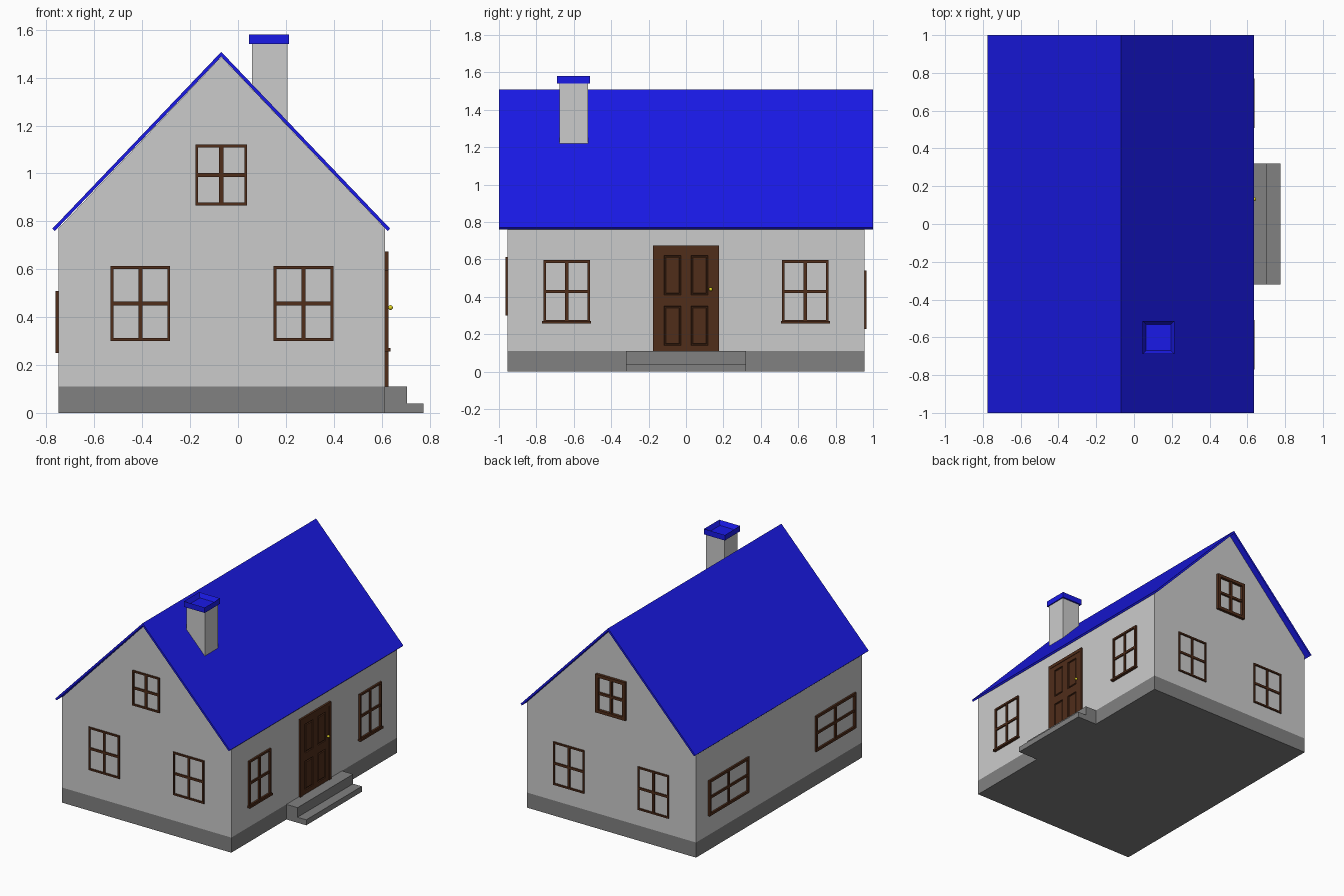
import bpy, bmesh
from math import radians
from mathutils import Matrix, Vector

if "Cube" in bpy.data.objects:
    bpy.data.objects.remove(bpy.data.objects["Cube"])


def material(name, rgb):
    m = bpy.data.materials.new(name)
    m.diffuse_color = (*rgb, 1)
    m.use_nodes = True
    m.node_tree.nodes["Principled BSDF"].inputs["Base Color"].default_value = m.diffuse_color
    return m


BLUE = material("roof_blue", (0.01, 0.01, 0.8))
BROWN = material("dark_wood", (0.08, 0.026, 0.01))
STONE = material("dark_stone", (0.22, 0.22, 0.22))
BRICK = material("chimney_grey", (0.58, 0.58, 0.58))
BRASS = material("brass", (0.8, 0.7, 0.02))


def finish(bm, name, mat=None):
    bmesh.ops.recalc_face_normals(bm, faces=bm.faces)
    me = bpy.data.meshes.new(name)
    bm.to_mesh(me)
    bm.free()
    if mat:
        me.materials.append(mat)
    ob = bpy.data.objects.new(name, me)
    bpy.context.collection.objects.link(ob)
    return ob


def boxes(name, spans, mat=None, matrix=Matrix()):
    """One object from boxes given as (x0, x1, y0, y1, z0, z1)."""
    bm = bmesh.new()
    for x0, x1, y0, y1, z0, z1 in spans:
        t = Matrix.Translation(((x0 + x1) / 2, (y0 + y1) / 2, (z0 + z1) / 2))
        s = Matrix.Diagonal((x1 - x0, y1 - y0, z1 - z0, 1))
        bmesh.ops.create_cube(bm, size=1, matrix=matrix @ t @ s)
    return finish(bm, name, mat)


def prism(name, profile, half_y, mat=None):
    """Extrude an x-z profile along y."""
    bm = bmesh.new()
    f = bm.faces.new([bm.verts.new((x, -half_y, z)) for x, z in profile])
    r = bmesh.ops.extrude_face_region(bm, geom=[f])
    verts = [v for v in r["geom"] if isinstance(v, bmesh.types.BMVert)]
    bmesh.ops.translate(bm, verts=verts, vec=(0, 2 * half_y, 0))
    return finish(bm, name, mat)


X0, X1, Y, RX = -0.75, 0.615, 0.955, -0.07

# Plinth, walls and steps
boxes("plinth", [(X0, X1, -Y, Y, 0, 0.11)], STONE)
prism("walls", [(X0, 0.11), (X1, 0.11), (X1, 0.77), (RX, 1.487), (X0, 0.77)], Y)
boxes("upper_step", [(X1, 0.705, -0.32, 0.32, 0, 0.11)], STONE)
boxes("lower_step", [(0.705, 0.775, -0.32, 0.32, 0, 0.04)], STONE)

# Thin gable roof
prism("roof", [(-0.775, 0.77), (RX, 1.508), (0.635, 0.77),
               (0.625, 0.76), (RX, 1.488), (-0.765, 0.76)], 1.0, BLUE)

# Chimney with a hollow cap
boxes("chimney", [(0.058, 0.206, -0.677, -0.525, 1.1, 1.54)], BRICK)
bm = bmesh.new()
bmesh.ops.create_cube(bm, size=1, matrix=Matrix.Translation((0.13, -0.601, 1.56))
                      @ Matrix.Diagonal((0.168, 0.176, 0.04, 1)))
top = max(bm.faces, key=lambda f: f.calc_center_median().z)
bmesh.ops.inset_region(bm, faces=[top], thickness=0.026)
bmesh.ops.translate(bm, verts=top.verts, vec=(0, 0, -0.03))
finish(bm, "chimney_cap", BLUE)


# Local wall frame: x along the wall, -y outward, z up
def wall_matrix(x, y, z, angle):
    return Matrix.Translation((x, y, z)) @ Matrix.Rotation(radians(angle), 4, "Z")


def window(name, x, y, z, angle, w, h, frame=0.012, out=0.01, bar=0.017, sill=False):
    a, b, d = w / 2, h / 2, 0.01
    parts = [(-a, -a + frame, -out, d, -b, b), (a - frame, a, -out, d, -b, b),
             (-a + frame, a - frame, -out, d, b - frame, b),
             (-a + frame, a - frame, -out, d, -b, -b + frame),
             (-bar / 2, bar / 2, -out * 0.8, d, -b + frame, b - frame),
             (-a + frame, a - frame, -out * 0.75, d, -bar / 2, bar / 2)]
    if sill:
        parts.append((-a - 0.006, a + 0.006, -0.022, d, -b - 0.004, -b + 0.01))
    boxes(name, parts, BROWN, wall_matrix(x, y, z, angle))


# Gable windows
for side, x in (("left", -0.408), ("right", 0.274)):
    window(f"front_window_{side}", x, -Y, 0.457, 0, 0.25, 0.313)
    window(f"back_window_{side}", x, Y, 0.385, 180, 0.25, 0.313)
window("front_attic_window", RX, -Y, 0.994, 0, 0.217, 0.255)
window("back_attic_window", RX, Y, 0.994, 180, 0.24, 0.28, frame=0.022, out=0.02)

# Side windows
for side, s in (("front", -1), ("rear", 1)):
    window(f"door_side_window_{side}", X1, s * 0.638, 0.428, 90, 0.25, 0.335,
           frame=0.014, out=0.013, sill=True)
for side, y in (("front", -0.645), ("rear", 0.585)):
    window(f"left_wall_window_{side}", X0, y, 0.38, -90, 0.46, 0.26,
           frame=0.018, out=0.013)

# Door frame, leaf with four grooved panels, knob
M = wall_matrix(X1, 0, 0, 90)
boxes("door_frame", [(-0.177, -0.157, -0.014, 0.01, 0.11, 0.675),
                     (0.157, 0.177, -0.014, 0.01, 0.11, 0.675),
                     (-0.157, 0.157, -0.014, 0.01, 0.652, 0.675)], BROWN, M)
XS = [-0.157, -0.118, -0.027, 0.027, 0.118, 0.157]
ZS = [0.11, 0.14, 0.35, 0.41, 0.62, 0.652]
bm = bmesh.new()
grid = [[bm.verts.new(M @ Vector((x, -0.01, z))) for z in ZS] for x in XS]
panels = []
for i in range(5):
    for j in range(5):
        f = bm.faces.new((grid[i][j], grid[i + 1][j], grid[i + 1][j + 1], grid[i][j + 1]))
        if i in (1, 3) and j in (1, 3):
            panels.append(f)
bm.normal_update()
for thickness, depth in ((0.003, -0.007), (0.007, 0.0), (0.005, 0.006)):
    bmesh.ops.inset_individual(bm, faces=panels, thickness=thickness, depth=depth)
finish(bm, "door_leaf", BROWN)
bm = bmesh.new()
bmesh.ops.create_uvsphere(bm, u_segments=16, v_segments=10, radius=0.01,
                          matrix=Matrix.Translation((0.637, 0.132, 0.44)))
for f in bm.faces:
    f.smooth = True
finish(bm, "door_knob", BRASS)
